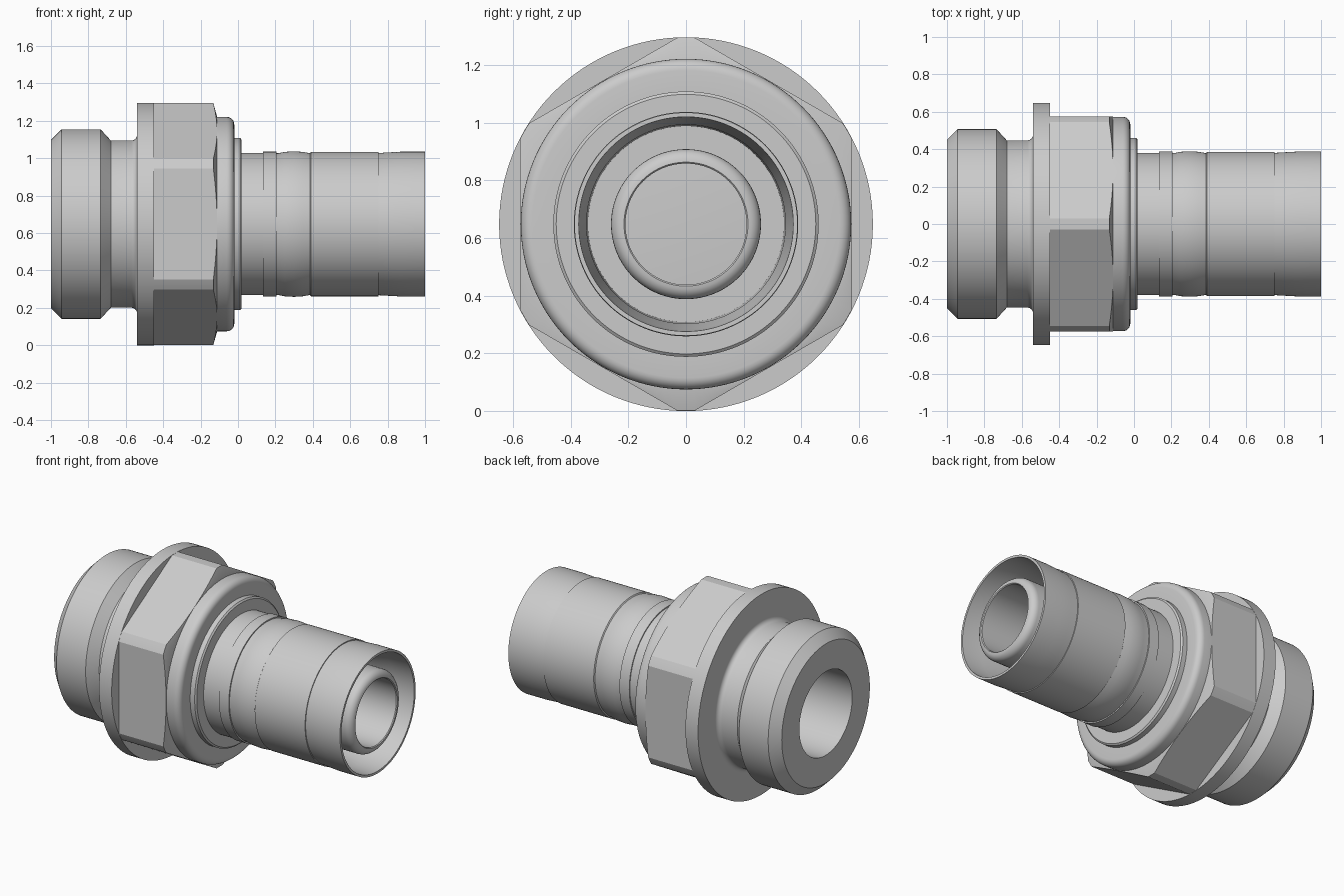
import bpy, bmesh
from math import sin, cos, pi, radians

if "Cube" in bpy.data.objects:
    bpy.data.objects.remove(bpy.data.objects["Cube"])

CZ = 0.648      # height of the fitting's axis
SEG = 128


def arc(cx, cr, rad, a0, a1, n=6):
    """Points (x, r) along a fillet arc."""
    return [(cx + rad * cos(radians(a0 + (a1 - a0) * i / n)),
             cr + rad * sin(radians(a0 + (a1 - a0) * i / n))) for i in range(n + 1)]


def make(name, bm):
    bmesh.ops.recalc_face_normals(bm, faces=bm.faces)
    me = bpy.data.meshes.new(name)
    bm.to_mesh(me)
    bm.free()
    ob = bpy.data.objects.new(name, me)
    bpy.context.collection.objects.link(ob)
    return ob


def lathe(name, profile, seg=SEG, phase=0.0, caps=False):
    """Revolve (x, r) points about the x axis; closed loop, or capped ends."""
    bm = bmesh.new()
    rings = [[bm.verts.new((x, r * cos(phase + 2 * pi * k / seg),
                            CZ + r * sin(phase + 2 * pi * k / seg)))
              for k in range(seg)] for x, r in profile]
    pairs = list(zip(rings, rings[1:]))
    if caps:
        bm.faces.new(rings[0])
        bm.faces.new(rings[-1])
    else:
        pairs.append((rings[-1], rings[0]))
    for a, b in pairs:
        for k in range(seg):
            j = (k + 1) % seg
            bm.faces.new((a[k], a[j], b[j], b[k]))
    return make(name, bm)


def smooth(ob):
    bpy.ops.object.select_all(action='DESELECT')
    ob.select_set(True)
    bpy.context.view_layer.objects.active = ob
    bpy.ops.object.shade_smooth_by_angle(angle=radians(20))


# Body: threaded end, neck, flange, collar, step ring, inner nipple and bore
body = ([(-1, 0.27), (-1, 0.45), (-0.943, 0.507), (-0.735, 0.507), (-0.68, 0.447)]
        + arc(-0.57, 0.477, 0.03, 270, 360)
        + [(-0.54, 0.648), (-0.45, 0.648), (-0.45, 0.56), (-0.115, 0.56), (-0.115, 0.573)]
        + arc(-0.06, 0.533, 0.04, 90, 0)
        + [(-0.02, 0.46), (0.012, 0.46), (0.02, 0.45), (0.02, 0.26)]
        + arc(0.945, 0.215, 0.045, 90, 0)
        + [(0.985, 0.21), (-0.1, 0.21), (-0.16, 0.27)])
smooth(lathe("fitting_body", body))

# Hexagon nut section, corners turned down and chamfered
nut = lathe("hex_nut", [(-0.46, 0.575 / cos(pi / 6)), (-0.112, 0.575 / cos(pi / 6))],
            seg=6, phase=pi / 6, caps=True)
turning = lathe("nut_turning", [(-0.5, 0.647), (-0.132, 0.647), (-0.105, 0.55)], caps=True)
turning.hide_render = True
mod = nut.modifiers.new("turn_corners", 'BOOLEAN')
mod.operation = 'INTERSECT'
mod.solver = 'EXACT'
mod.object = turning
bpy.context.view_layer.objects.active = nut
bpy.ops.object.modifier_apply(modifier=mod.name)
bpy.data.objects.remove(turning)
smooth(nut)

# Crimp sleeve: thin wall with a slight bulge and flared open end
sleeve = [(0.0, 0.25), (0.0, 0.38), (0.135, 0.38), (0.135, 0.387), (0.205, 0.387),
          (0.205, 0.379), (0.215, 0.379), (0.25, 0.386), (0.30, 0.389), (0.345, 0.386),
          (0.385, 0.379), (0.39, 0.386), (0.75, 0.386), (0.75, 0.38), (0.80, 0.383),
          (0.87, 0.387), (1.0, 0.387), (1.0, 0.372), (0.86, 0.365), (0.75, 0.345),
          (0.20, 0.34), (0.20, 0.25)]
smooth(lathe("crimp_sleeve", sleeve))
